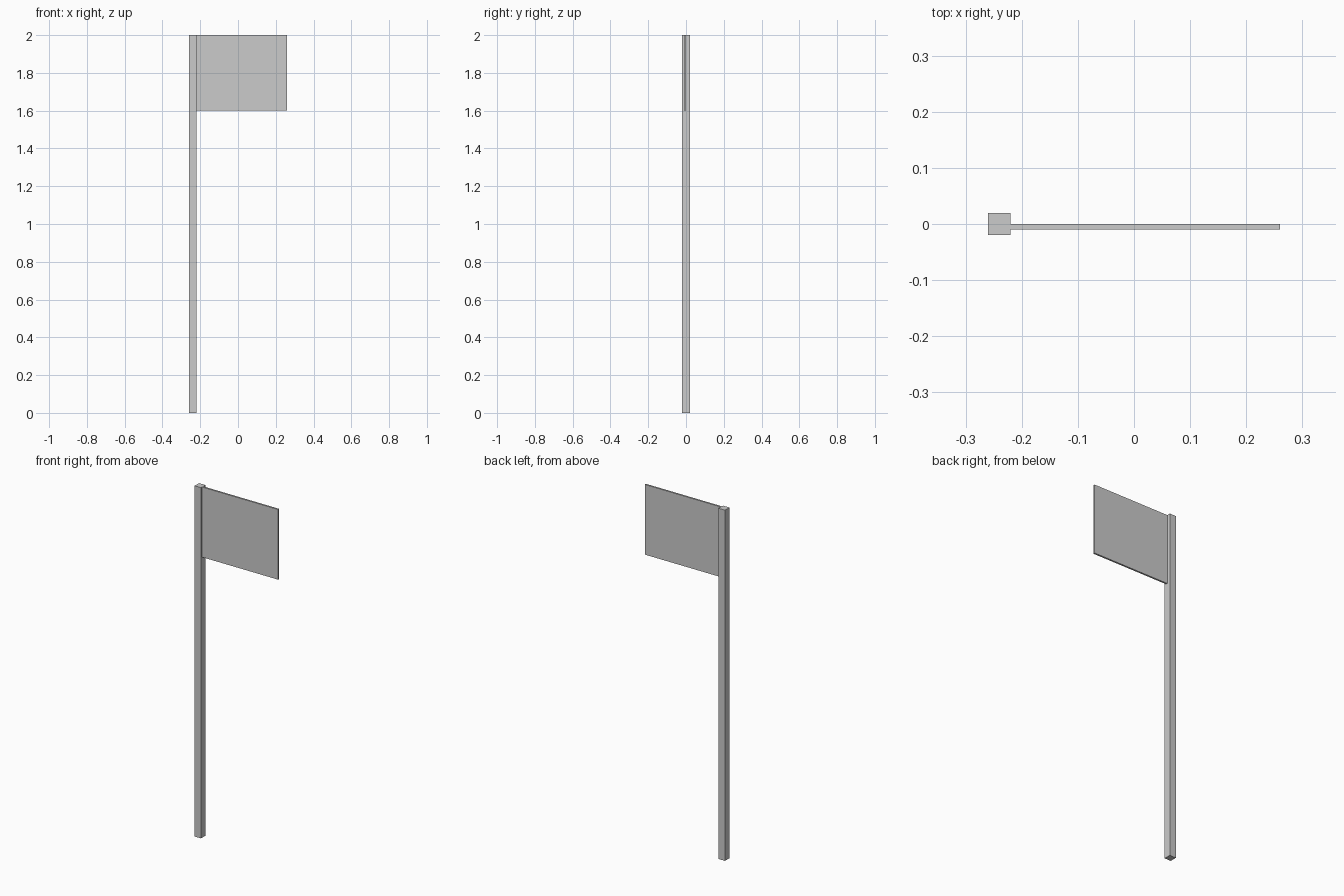
import bpy

if "Cube" in bpy.data.objects:
    bpy.data.objects.remove(bpy.data.objects["Cube"])


def box(name, x, y, z):
    """Add a box spanning the given (min, max) ranges."""
    ranges = (x, y, z)
    bpy.ops.mesh.primitive_cube_add(size=1, location=[(a + b) / 2 for a, b in ranges])
    ob = bpy.context.object
    ob.name = name
    ob.scale = [b - a for a, b in ranges]
    bpy.ops.object.transform_apply(location=False, rotation=False, scale=True)
    return ob


# Square upright pole
box("pole", (-0.26, -0.22), (-0.02, 0.02), (0, 2))

# Thin flag panel fixed to the pole's side, flush with its top
box("flag_panel", (-0.22, 0.26), (-0.01, 0.0), (1.6, 2))
